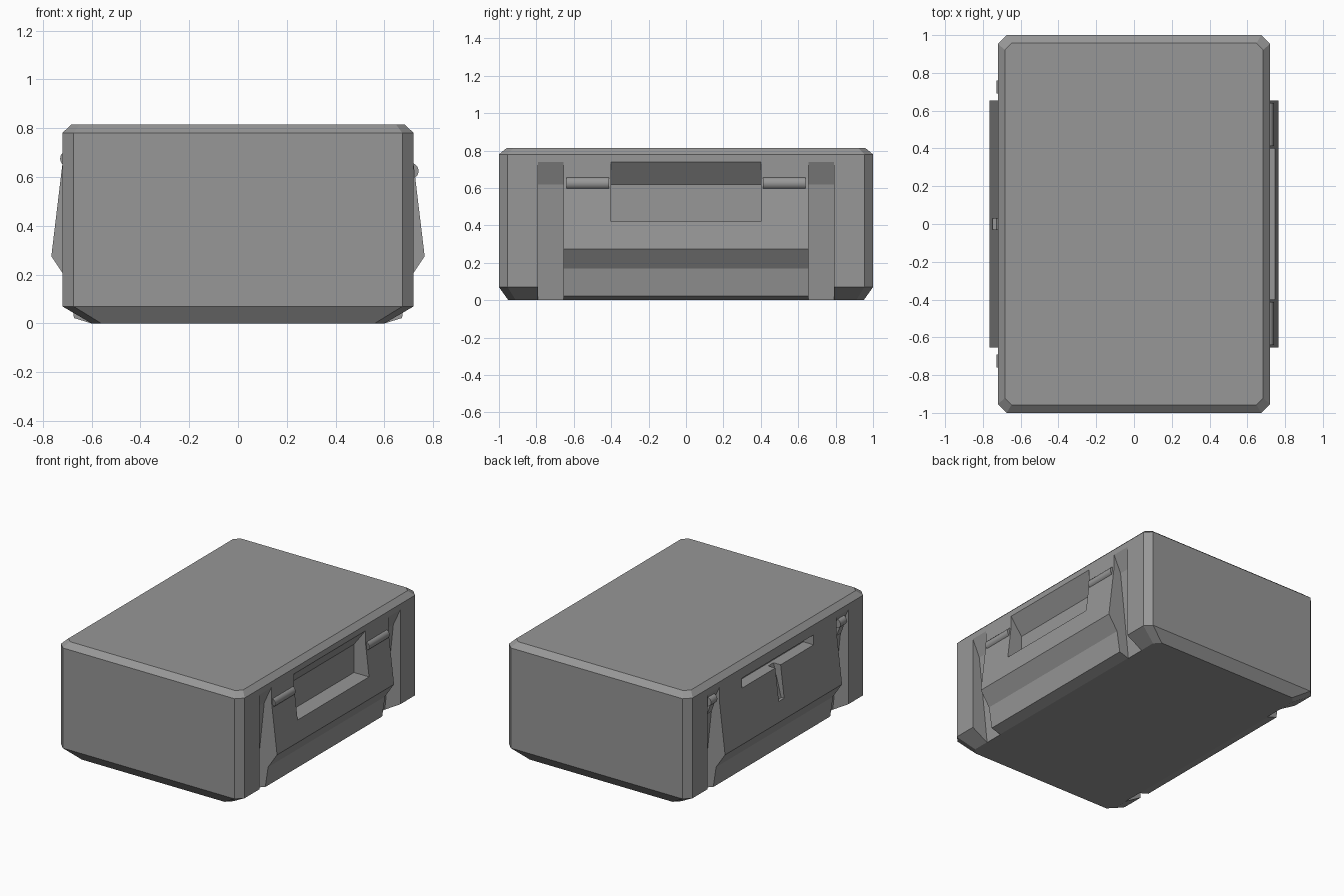
import bpy, bmesh, math
from mathutils import Matrix

if "Cube" in bpy.data.objects:
    bpy.data.objects.remove(bpy.data.objects["Cube"])

grey = bpy.data.materials.new("dark_grey")
grey.diffuse_color = (.31, .31, .31, 1)
grey.use_nodes = True
grey.node_tree.nodes["Principled BSDF"].inputs["Base Color"].default_value = grey.diffuse_color


def finish(name, bm):
    bmesh.ops.recalc_face_normals(bm, faces=bm.faces)
    me = bpy.data.meshes.new(name)
    bm.to_mesh(me)
    bm.free()
    me.materials.append(grey)
    ob = bpy.data.objects.new(name, me)
    bpy.context.collection.objects.link(ob)
    return ob


def extrude_y(name, profile, y0, y1, side=1):
    """Prism from an x-z profile, on the right (1) or left (-1) side."""
    bm = bmesh.new()
    a, b = ([bm.verts.new((side * x, y, z)) for x, z in profile] for y in (y0, y1))
    bm.faces.new(a)
    bm.faces.new(b)
    n = len(profile)
    for i in range(n):
        j = (i + 1) % n
        bm.faces.new((a[i], a[j], b[j], b[i]))
    return finish(name, bm)


def boolean(target, tool, op):
    m = target.modifiers.new(op, 'BOOLEAN')
    m.operation, m.solver, m.object = op, 'EXACT', tool
    bpy.context.view_layer.objects.active = target
    bpy.ops.object.modifier_apply(modifier=m.name)
    bpy.data.objects.remove(tool, do_unlink=True)


def rod(name, x, z, r, y0, y1):
    bm = bmesh.new()
    mat = Matrix.Translation((x, (y0 + y1) / 2, z)) @ Matrix.Rotation(math.pi / 2, 4, 'X')
    bmesh.ops.create_cone(bm, cap_ends=True, segments=20, radius1=r, radius2=r,
                          depth=y1 - y0, matrix=mat)
    ob = finish(name, bm)
    bpy.ops.object.select_all(action='DESELECT')
    ob.select_set(True)
    bpy.context.view_layer.objects.active = ob
    bpy.ops.object.shade_smooth_by_angle(angle=math.radians(40))
    return ob


# Case body: stacked eight-sided rings (half x, half y, corner cut, z)
bm = bmesh.new()
rings = []
for hx, hy, c, z in ((.60, .95, .04, 0), (.72, 1, .046, .07),
                     (.72, 1, .046, .78), (.684, .957, .036, .815)):
    pts = [(hx, -hy + c), (hx, hy - c), (hx - c, hy), (-hx + c, hy),
           (-hx, hy - c), (-hx, -hy + c), (-hx + c, -hy), (hx - c, -hy)]
    rings.append([bm.verts.new((x, y, z)) for x, y in pts])
bm.faces.new(rings[0])
bm.faces.new(rings[-1])
for lo, hi in zip(rings, rings[1:]):
    for i in range(8):
        j = (i + 1) % 8
        bm.faces.new((lo[i], lo[j], hi[j], hi[i]))
body = finish("case_body", bm)

groove = [(.665, .62), (.72, .74), (.9, 1.1), (.9, -.1), (.598, -.1), (.598, 0)]
panel = [(.55, .74), (.72, .74), (.72, .65), (.765, .275), (.695, .17), (.672, .022),
         (.60, 0), (.55, 0)]

for s in (1, -1):
    # Tapered channel, then the bulging panel that fills its middle
    boolean(body, extrude_y("channel_cutter", groove, -.79, .79, s), 'DIFFERENCE')
    boolean(body, extrude_y("side_panel", panel, -.655, .655, s), 'UNION')

# Carry recess on the right
boolean(body, extrude_y("handle_cutter", [(.63, .42), (.63, .62), (.72, .74), (.9, .98), (.9, .42)],
                        -.4, .4), 'DIFFERENCE')
# Shallow finger recess and notch on the left
boolean(body, extrude_y("finger_cutter", [(.64, .64), (.64, .69), (.72, .71), (.9, .755), (.9, .64)],
                        -.4, .4, -1), 'DIFFERENCE')
boolean(body, extrude_y("notch_cutter", [(.66, .66), (.72, .43), (.727, .41), (.9, .41), (.9, .66)],
                        -.03, .03, -1), 'DIFFERENCE')

for s in (1, -1):
    # Hinge rods on the right
    y0, y1 = sorted((s * .412, s * .64))
    rod("hinge_rod", .706, .625, .034, y0, y1)
    # Latches in the left channels
    y = s * .725
    rod("latch_knuckle", -.695, .675, .034, y - .035, y + .035)
    extrude_y("latch_strap", [(.64, .64), (.64, .69), (.70, .70), (.712, .64), (.69, .58), (.64, .56)],
              y - .025, y + .025, -1)
